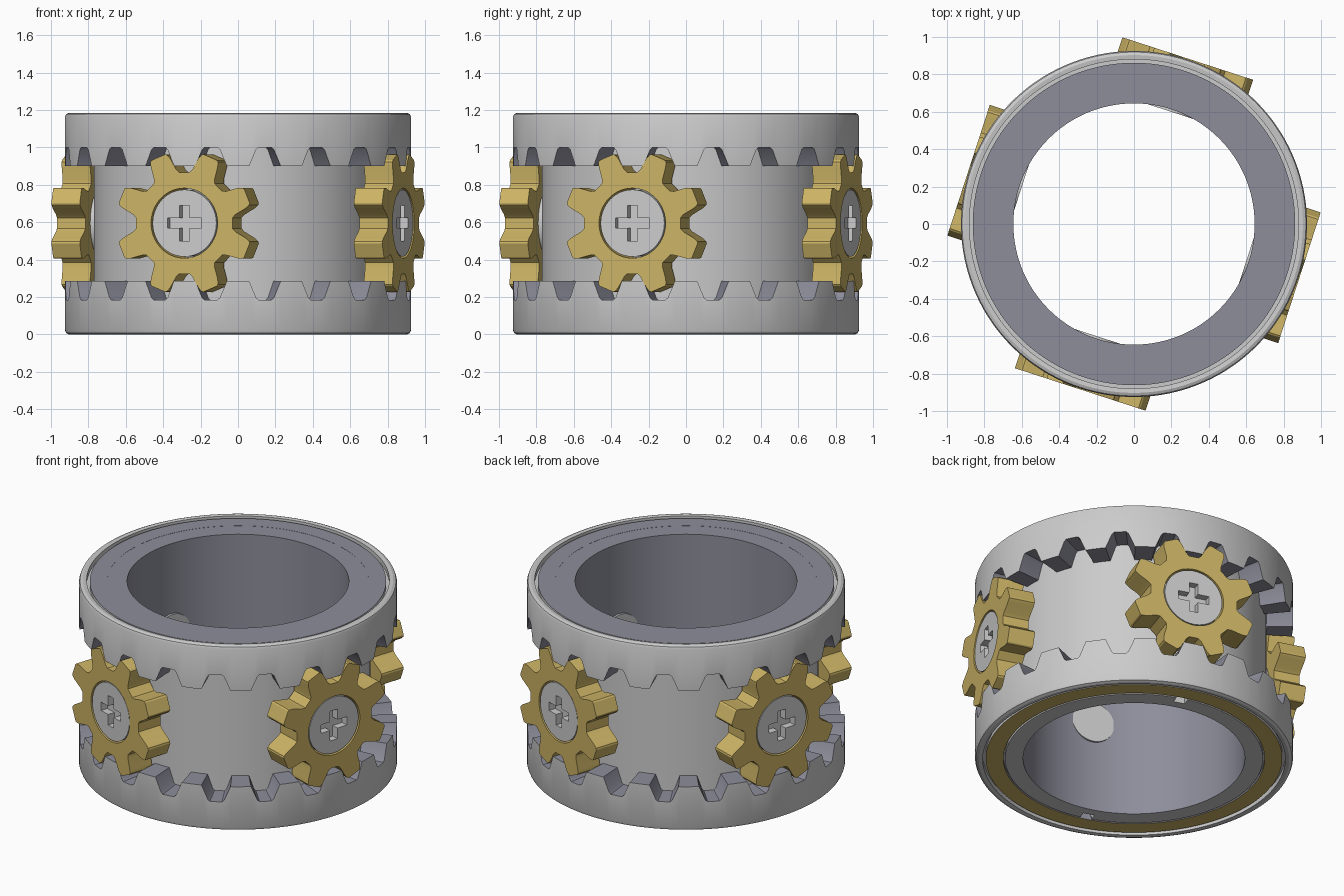
import bpy, bmesh
from math import sin, cos, pi, radians
from mathutils import Matrix, Vector

cube = bpy.data.objects.get("Cube")
if cube:
    bpy.data.objects.remove(cube)


def material(name, rgb):
    m = bpy.data.materials.new(name)
    m.use_nodes = True
    m.diffuse_color = (*rgb, 1)
    m.node_tree.nodes["Principled BSDF"].inputs["Base Color"].default_value = (*rgb, 1)
    return m


GREY = material("light grey", (0.6, 0.6, 0.6))
SLATE = material("slate grey", (0.27, 0.27, 0.33))
GOLD = material("gold", (0.6, 0.45, 0.13))
PALETTE = [GREY, SLATE, GOLD]
HEIGHT = 1.185
AXIS_Z = 0.595
FACE = 0.93        # distance of the gear faces from the centre
TEETH = 20


def finish(name, bm, mats):
    bmesh.ops.recalc_face_normals(bm, faces=bm.faces)
    mesh = bpy.data.meshes.new(name)
    bm.to_mesh(mesh)
    bm.free()
    for m in mats:
        mesh.materials.append(m)
    ob = bpy.data.objects.new(name, mesh)
    bpy.context.collection.objects.link(ob)
    return ob


def activate(ob):
    bpy.ops.object.select_all(action='DESELECT')
    ob.select_set(True)
    bpy.context.view_layer.objects.active = ob


def smooth(ob):
    activate(ob)
    bpy.ops.object.shade_smooth_by_angle(angle=radians(30))


def cut(ob, cutter):
    mod = ob.modifiers.new("cut", 'BOOLEAN')
    mod.operation = 'DIFFERENCE'
    mod.solver = 'EXACT'
    mod.material_mode = 'TRANSFER'
    mod.object = cutter
    activate(ob)
    bpy.ops.object.modifier_apply(modifier=mod.name)
    bpy.data.objects.remove(cutter)


def revolve(name, stations, profile, slots):
    """Closed ring: profile(h) gives (radius, z) points for each (angle, h) station."""
    bm = bmesh.new()
    loops = [[bm.verts.new((r * sin(a), -r * cos(a), z)) for r, z in profile(h)]
             for a, h in stations]
    for i, loop in enumerate(loops):
        nxt = loops[(i + 1) % len(loops)]
        for j in range(len(loop)):
            k = (j + 1) % len(loop)
            f = bm.faces.new((loop[j], nxt[j], nxt[k], loop[k]))
            f.material_index = slots[j]
    return finish(name, bm, PALETTE)


def prism(name, outline, z0, z1, mat, frame):
    bm = bmesh.new()
    low = [bm.verts.new(frame @ Vector((x, y, z0))) for x, y in outline]
    high = [bm.verts.new(frame @ Vector((x, y, z1))) for x, y in outline]
    bm.faces.new(low[::-1])
    bm.faces.new(high)
    n = len(outline)
    for i in range(n):
        j = (i + 1) % n
        bm.faces.new((low[i], low[j], high[j], high[i]))
    return finish(name, bm, [mat])


def polar(points):
    return [(r * cos(a), r * sin(a)) for a, r in points]


def circle(r, n=64):
    return polar([(2 * pi * i / n, r) for i in range(n)])


def side_frame(a):
    """Local x runs along the wall, y is up, z points outward."""
    m = Matrix(((cos(a), 0, sin(a)), (sin(a), 0, -cos(a)), (0, 1, 0))).to_4x4()
    return Matrix.Translation((0, 0, AXIS_Z)) @ m


# Inner drum: grey outside and below, slate bore and top
drum_profile = [(0.645, 0.01), (0.75, 0.01), (0.75, 0.03), (0.77, 0.03),
                (0.77, 1.174), (0.645, 1.174)]
drum = revolve("inner_drum", [(2 * pi * i / 120, 0) for i in range(120)],
               lambda h: drum_profile, [0, 0, 0, 0, 1, 1])

# Toothed rims: the upper one mirrors the lower one
ROOT, TIP = 0.185, 0.285
tooth = [(-5.3, TIP), (-3.0, ROOT + 0.012), (-2.2, ROOT), (0, ROOT), (2.2, ROOT),
         (3.0, ROOT + 0.012), (5.3, TIP), (7.2, TIP), (9, TIP), (10.8, TIP)]
stations = [(radians((i + 0.5) * 360 / TEETH + a), h)
            for i in range(TEETH) for a, h in tooth]


def rim_profile(h):
    return [(0.76, h), (0.925, h), (0.925, 0.022), (0.919, 0.007), (0.903, 0),
            (0.88, 0.003), (0.88, 0.035), (0.862, 0.035), (0.862, 0.01), (0.76, 0.01)]


def rim_slots(annulus):
    return [1, 0, 0, 0, 0, 0, 0, 0, annulus, 1]


lower = revolve("lower_toothed_rim", stations, rim_profile, rim_slots(2))
upper = revolve("upper_toothed_rim", stations,
                lambda h: [(r, HEIGHT - z) for r, z in rim_profile(h)], rim_slots(1))

# Keyways under the drum
for a in (radians(-18), radians(162)):
    box = [(-0.035, -AXIS_Z - 0.05), (0.035, -AXIS_Z - 0.05),
           (0.035, -AXIS_Z + 0.06), (-0.035, -AXIS_Z + 0.06)]
    cut(drum, prism("keyway_cutter", box, 0.70, 0.76, GREY, side_frame(a)))

# Outline of the small gears and of the cross slot
flank = [(-16.5, 0.272), (-13.5, 0.29), (-9.5, 0.355), (-7.5, 0.378), (-6, 0.383)]
flank += [(-a, r) for a, r in reversed(flank)]
gear_outline = polar([(radians(22.5 + 45 * i + a), r) for i in range(8) for a, r in flank])
L, W = 0.095, 0.027
cross = [(W, W), (W, L), (-W, L), (-W, W), (-L, W), (-L, -W),
         (-W, -W), (-W, -L), (W, -L), (W, -W), (L, -W), (L, W)]

# Four gears with their screws
parts = [drum, lower, upper]
for i, side in enumerate(("front", "left", "back", "right")):
    fr = side_frame(radians(-18 + 90 * i))
    gear = prism(side + "_gear", gear_outline, FACE - 0.16, FACE, GOLD, fr)
    cut(gear, prism("hole_cutter", circle(0.187), FACE - 0.2, FACE + 0.05, GOLD, fr))
    head = prism(side + "_screw_head", circle(0.179), FACE - 0.18, FACE - 0.004, GREY, fr)
    cut(head, prism("cross_cutter", cross, FACE - 0.05, FACE + 0.05, GREY, fr))
    pin = prism(side + "_axle_pin", circle(0.13, 48), 0.632, FACE - 0.17, GREY, fr)
    parts += [gear, head, pin]

for ob in parts:
    smooth(ob)
